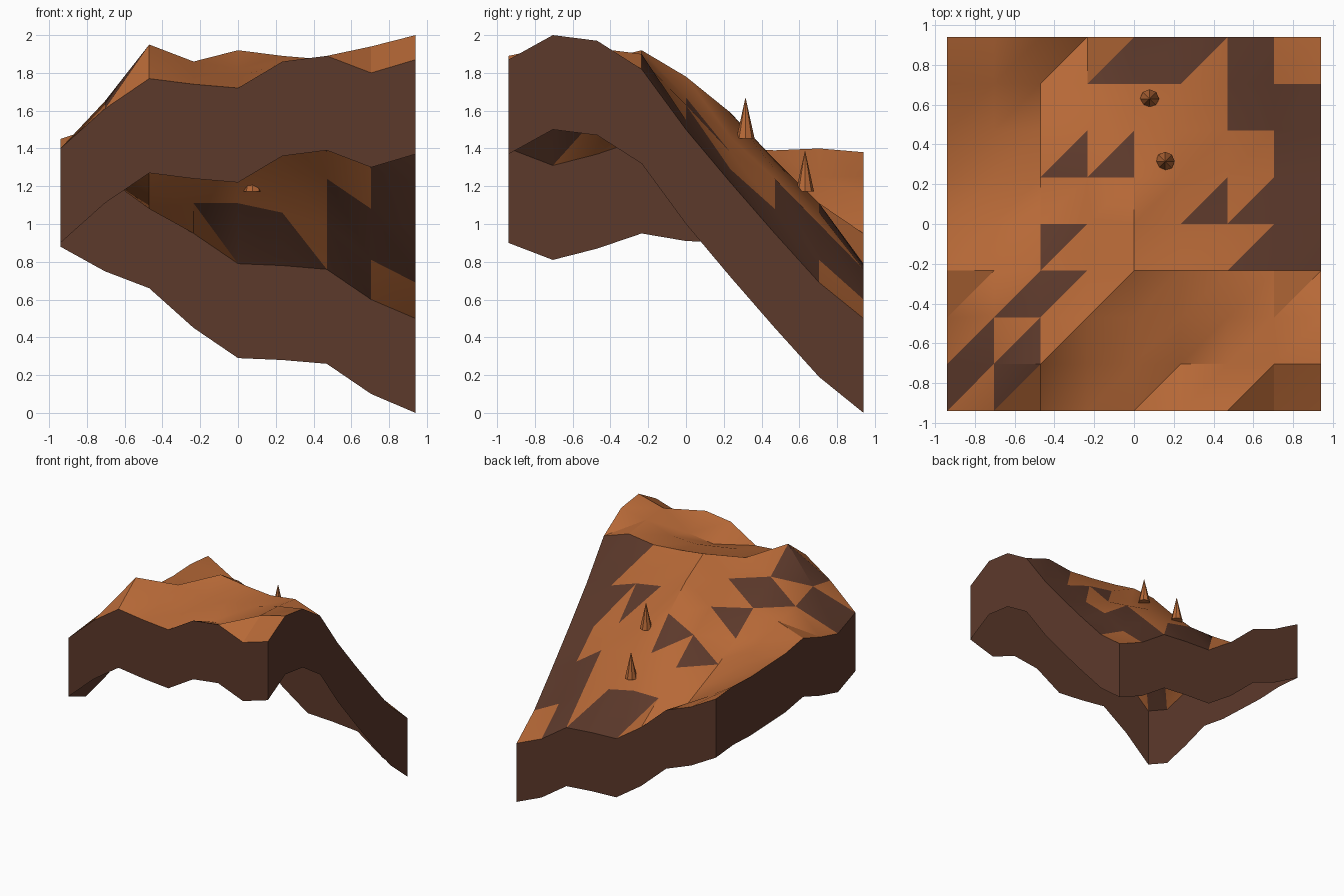
import bpy
import bmesh
from mathutils import Matrix, Vector

default = bpy.data.objects.get("Cube")
if default:
    bpy.data.objects.remove(default, do_unlink=True)

CELLS = 8
HALF = 0.94
STEP = 2 * HALF / CELLS
SKIRT_DEPTH = 0.5

# Ground heights in hundredths, front row first, each row running along +x
HEIGHTS = [
    (140, 161, 177, 174, 172, 186, 189, 180, 187),
    (131, 165, 195, 180, 178, 176, 179, 194, 200),
    (137, 157, 176, 186, 182, 185, 186, 193, 197),
    (145, 153, 158, 177, 192, 189, 187, 190, 182),
    (141, 144, 141, 162, 178, 167, 163, 155, 150),
    (140, 135, 128, 147, 159, 146, 138, 129, 122),
    (139, 129, 118, 128, 134, 129, 124, 108, 95),
    (140, 125, 108, 111, 111, 106, 100, 81, 69),
    (138, 125, 116, 95, 79, 78, 76, 60, 50),
]

# Bare rock per cell: u = back-left triangle, l = front-right triangle, b = both
ROCK_MAP = [
    "uu......",
    "ll......",
    ".lu.....",
    "..u...lb",
    ".....llb",
    "..ll...b",
    "......bb",
    "...lbub.",
]


def make_material(name, color):
    mat = bpy.data.materials.new(name)
    mat.use_nodes = True
    mat.diffuse_color = color
    for node in mat.node_tree.nodes:
        if node.type == 'BSDF_PRINCIPLED':
            node.inputs["Base Color"].default_value = color
            node.inputs["Roughness"].default_value = 0.9
    return mat


def make_object(name, bm, materials):
    mesh = bpy.data.meshes.new(name)
    bm.to_mesh(mesh)
    bm.free()
    for mat in materials:
        mesh.materials.append(mat)
    obj = bpy.data.objects.new(name, mesh)
    bpy.context.collection.objects.link(obj)
    return obj


def ground_point(col, row):
    return Vector((col * STEP - HALF, row * STEP - HALF, HEIGHTS[row][col] / 100))


sand = make_material("orange_sand", (0.47, 0.14, 0.038, 1))
rock = make_material("dark_brown_rock", (0.108, 0.041, 0.024, 1))

# Sloping ground: every cell split along the same diagonal
bm = bmesh.new()
grid = [[bm.verts.new(ground_point(c, r)) for c in range(CELLS + 1)]
        for r in range(CELLS + 1)]
for r, line in enumerate(ROCK_MAP):
    for c, kind in enumerate(line):
        near, far = grid[r][c], grid[r + 1][c + 1]
        front_right = bm.faces.new((near, grid[r][c + 1], far))
        back_left = bm.faces.new((near, far, grid[r + 1][c]))
        front_right.material_index = int(kind in "lb")
        back_left.material_index = int(kind in "ub")
ground = make_object("ground", bm, [sand, rock])

bpy.ops.object.select_all(action='DESELECT')
ground.select_set(True)
bpy.context.view_layer.objects.active = ground
bpy.ops.object.shade_smooth_by_angle(angle=0.52)

# Skirt walls hanging from the rim, open underneath
span = range(CELLS)
rim = ([(i, 0) for i in span] + [(CELLS, i) for i in span]
       + [(CELLS - i, CELLS) for i in span] + [(0, CELLS - i) for i in span])
bm = bmesh.new()
top = [bm.verts.new(ground_point(c, r)) for c, r in rim]
bottom = [bm.verts.new(v.co - Vector((0, 0, SKIRT_DEPTH))) for v in top]
for i in range(len(rim)):
    k = (i + 1) % len(rim)
    bm.faces.new((bottom[i], bottom[k], top[k], top[i]))
make_object("skirt_walls", bm, [rock])


# Two small spikes standing on the back slope
def make_spike(name, x, y, base):
    height = 0.218
    bm = bmesh.new()
    bmesh.ops.create_cone(bm, cap_ends=True, segments=8, radius1=0.048, radius2=0,
                          depth=height,
                          matrix=Matrix.Translation((x, y, base + height / 2)))
    make_object(name, bm, [sand])


make_spike("upper_spike", 0.157, 0.315, 1.453)
make_spike("lower_spike", 0.078, 0.63, 1.172)
